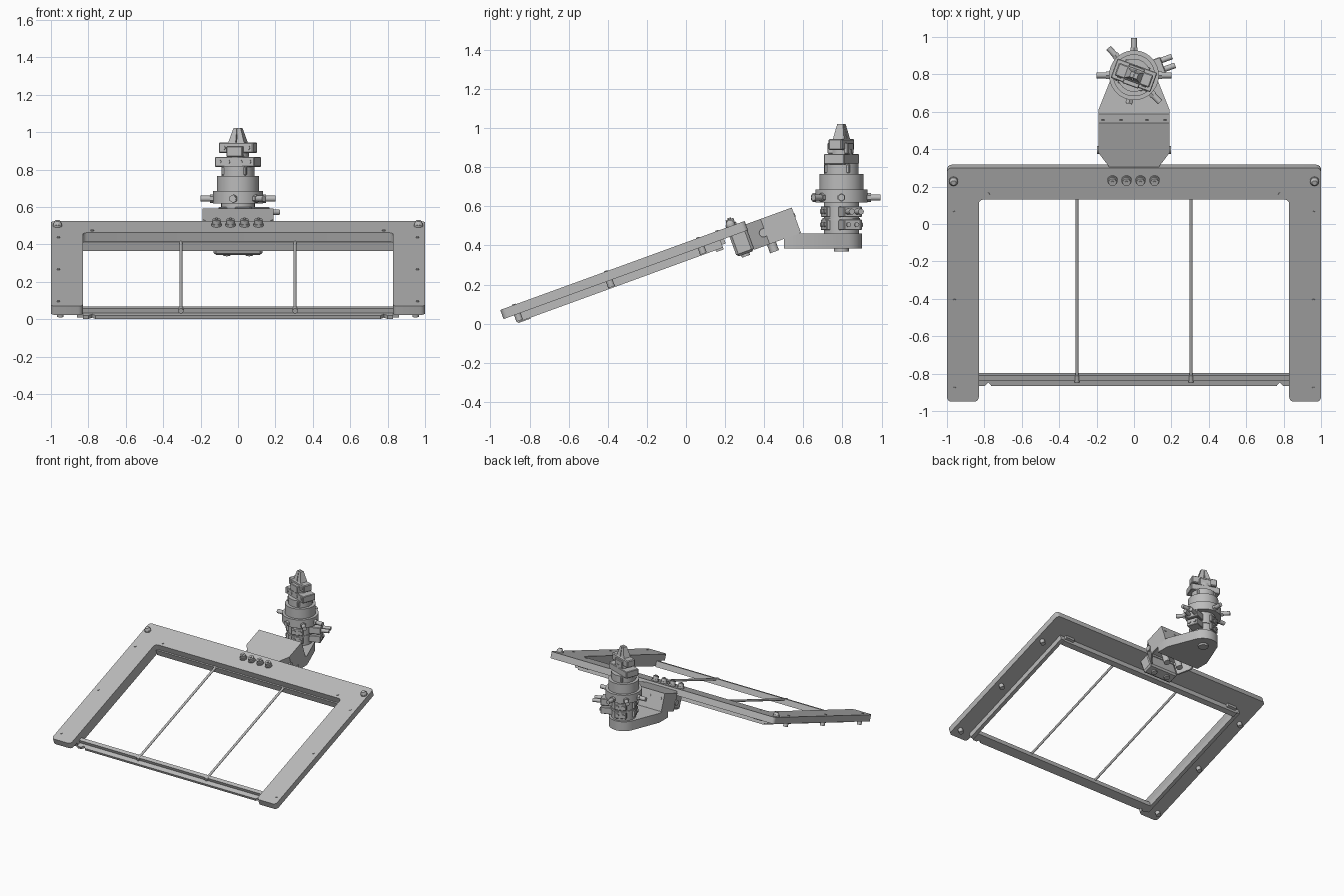
import bpy, bmesh, math
from mathutils import Matrix, Vector

old = bpy.data.objects.get("Cube")
if old:
    bpy.data.objects.remove(old)

grey = bpy.data.materials.new("plain grey")
grey.use_nodes = True
grey.diffuse_color = (0.5, 0.5, 0.5, 1)
grey.node_tree.nodes["Principled BSDF"].inputs["Base Color"].default_value = (0.5, 0.5, 0.5, 1)

parts = []
WORLD = Matrix()
# Sloping deck space: x across, y up the slope, z out of the top surface
DECK = Matrix.Translation((0, -0.95, 0.07)) @ Matrix.Rotation(math.radians(20), 4, 'X')
# Tower space: z axis through the tool column; HEAD is turned with the gripper
TOWER = Matrix.Translation((0, 0.795, 0))
HEAD = TOWER @ Matrix.Rotation(math.radians(-20), 4, 'Z')


def finish(name, bm, m):
    bmesh.ops.transform(bm, matrix=m, verts=bm.verts)
    bmesh.ops.recalc_face_normals(bm, faces=bm.faces)
    mesh = bpy.data.meshes.new(name)
    bm.to_mesh(mesh)
    bm.free()
    ob = bpy.data.objects.new(name, mesh)
    mesh.materials.append(grey)
    bpy.context.collection.objects.link(ob)
    parts.append(ob)
    return ob


def box(name, x, y, z, m=WORLD, bevel=0):
    bm = bmesh.new()
    bmesh.ops.create_cube(bm, size=1)
    for v in bm.verts:
        v.co = [(r[0] + r[1]) / 2 + c * (r[1] - r[0]) for r, c in zip((x, y, z), v.co)]
    if bevel:
        bmesh.ops.bevel(bm, geom=bm.edges[:], offset=bevel, segments=1, affect='EDGES')
    return finish(name, bm, m)


def prism(name, pts, lo, hi, m=WORLD, rounding=0):
    bm = bmesh.new()
    bm.faces.new([bm.verts.new((x, y, lo)) for x, y in pts])
    if rounding:
        bmesh.ops.bevel(bm, geom=bm.verts[:], offset=rounding, segments=4,
                        profile=0.5, affect='VERTICES')
    new = bmesh.ops.extrude_face_region(bm, geom=bm.faces[:])["geom"]
    up = [g for g in new if isinstance(g, bmesh.types.BMVert)]
    bmesh.ops.translate(bm, verts=up, vec=(0, 0, hi - lo))
    return finish(name, bm, m)


def rod(name, a, b, r, m=WORLD, r2=None, sides=24):
    a, b = Vector(a), Vector(b)
    bm = bmesh.new()
    bmesh.ops.create_cone(bm, cap_ends=True, segments=sides, radius1=r,
                          radius2=r if r2 is None else r2, depth=(b - a).length)
    turn = (b - a).to_track_quat('Z', 'Y').to_matrix().to_4x4()
    return finish(name, bm, m @ Matrix.Translation((a + b) / 2) @ turn)


def polar(r, deg, z):
    a = math.radians(deg)
    return (r * math.cos(a), r * math.sin(a), z)


# Sloping three-sided frame
prism("frame", [(-1, 0), (-.83, 0), (-.83, 1.15), (.83, 1.15), (.83, 0), (1, 0),
                (1, 1.33), (-1, 1.33)], -.05, 0, DECK, .025)
# Lower rails
box("back_lower_rail", (-.83, .83), (1.14, 1.18), (-.1, -.05), DECK)
box("front_bar", (-.83, .83), (.1, .13), (-.095, -.05), DECK)
lip = [(-.83, .11), (-.83, .062)]
for s in (-1, 1):
    lip += [(s * .78 - .018, .062), (s * .78, .082), (s * .78 + .018, .062)]
prism("front_bar_lip", lip + [(.83, .062), (.83, .11)], -.095, -.075, DECK)

for s in (-1, 1):
    side = "left" if s > 0 else "right"
    box(side + "_lower_rail", sorted((s * .83, s * .86)), (.07, 1.18), (-.09, -.05), DECK)
    rod(side + "_cross_rod", (s * .305, .115, -.057), (s * .305, 1.16, -.057), .009, DECK)
    rod(side + "_rod_nut", (s * .305, .09, -.06), (s * .305, .13, -.06), .014, DECK)
    # Corner knob and screws through the rails
    rod(side + "_knob_base", (s * .965, 1.255, 0), (s * .965, 1.255, .012), .025, DECK)
    rod(side + "_knob", (s * .965, 1.255, .012), (s * .965, 1.255, .03), .023, DECK, .013)
    for u in (.075, .575, 1.075):
        rod(side + "_rail_screw", (s * .96, u, 0), (s * .96, u, .004), .009, DECK, sides=12)
        rod(side + "_rail_foot", (s * .95, u, -.085), (s * .95, u, -.05), .018, DECK, sides=16)
    rod(side + "_back_screw", (s * .78, 1.18, 0), (s * .78, 1.18, .004), .009, DECK, sides=12)
    box(side + "_back_catch", sorted((s * .74, s * .82)), (1.18, 1.2), (-.075, -.05), DECK)

# Clamp knobs on the back rail
for i in range(4):
    x = -.115 + .075 * i
    rod("clamp_washer", (x, 1.26, 0), (x, 1.26, .012), .027, DECK)
    rod("clamp_knob", (x, 1.26, .012), (x, 1.26, .035), .021, DECK)
    rod("clamp_stud", (x, 1.26, .035), (x, 1.26, .042), .01, DECK, sides=6)

# Mounting block below the back rail
box("mounting_block", (-.13, .13), (1.23, 1.325), (-.16, -.005), DECK, .012)

# Folded bracket, open underneath
prism("bracket_top", [(-.13, 1.325), (.13, 1.325), (.19, 1.41), (.19, 1.58),
                      (-.19, 1.58), (-.19, 1.41)], -.03, -.018, DECK)
for s in (-1, 1):
    prism("bracket_side", [(s * .13, 1.325), (s * .19, 1.41), (s * .19, 1.58),
                           (s * .178, 1.58), (s * .178, 1.414), (s * .12, 1.33)],
          -.155, -.03, DECK)
    rod("bracket_boss", (s * .185, 1.40, -.09), (s * .197, 1.40, -.09), .022, DECK)
    rod("cable_gland", (s * .06, 1.42, -.2), (s * .06, 1.42, -.03), .024, DECK)
    rod("block_screw", (s * .06, 1.275, -.172), (s * .06, 1.275, -.16), .022, DECK)
    for x in (.07, .165):
        rod("bracket_screw", (s * x, 1.58, -.06), (s * x, 1.584, -.06), .008, DECK, sides=12)
box("bracket_back", (-.178, .178), (1.568, 1.58), (-.155, -.03), DECK)

# Level arm with rounded end
arc = [(.11 * math.cos(math.radians(a)), .79 + .11 * math.sin(math.radians(a)))
       for a in range(22, 159, 8)]
prism("arm_plate", [(-.19, .5), (.19, .5), (.19, .61)] + arc + [(-.19, .61)], .385, .46)
rod("arm_cap", (0, 0, .37), (0, 0, .385), .038, TOWER)

# Column: radius and height range of each stage
for name, r, lo, hi in (("column_base", .09, .46, .62), ("base_ring", .096, .525, .54),
                        ("flange", .133, .62, .687), ("drum", .112, .687, .765),
                        ("neck", .088, .765, .82), ("upper_neck", .055, .86, .89)):
    rod(name, (0, 0, lo), (0, 0, hi), r, TOWER, sides=48)

# Hose fittings around the flange
for a in (180, 133, 90, 0, -46, -100):
    end = .155 if a == -100 else .2
    rod("fitting_nut", polar(.12, a, .645), polar(.15, a, .645), .022, TOWER, sides=6)
    rod("fitting", polar(.14, a, .645), polar(end, a, .645), .016, TOWER, sides=16)

# Valve blocks on the column base
for a in (20, 110, 200, 290):
    turn = TOWER @ Matrix.Rotation(math.radians(a), 4, 'Z')
    reach = .165 if a == 20 else .097
    for lo in (.478, .545):
        box("valve_block", (.06, reach), (-.045, .045), (lo, lo + .055), turn, .004)
        for y in (-.022, .022):
            rod("valve_port", (reach, y, lo + .028), (reach + .008, y, lo + .028),
                .012, turn, sides=16)
    if a == 20:
        for y in (-.025, .025):
            rod("valve_fitting", (reach, y, .573), (.225, y, .573), .015, turn, sides=16)

# Gripper head
box("head_body", (-.113, .113), (-.055, .055), (.815, .868), HEAD, .004)
box("head_rib", (-.07, .07), (-.068, .068), (.77, .815), HEAD, .004)
box("slide_body", (-.098, .098), (-.036, .036), (.888, .945), HEAD, .006)
box("slide_core", (-.045, .045), (-.06, .05), (.868, .925), HEAD, .004)
for s in (-1, 1):
    for x in (.035, .085):
        rod("head_screw", (s * x, -.06, .842), (s * x, -.055, .842), .01, HEAD, sides=12)
    rod("slide_screw", (s * .07, -.041, .917), (s * .07, -.036, .917), .012, HEAD, sides=12)
    # Tapered jaw
    jaw = box("jaw", sorted((s * .003, s * .045)), (-.03, .03), (.945, 1.022))
    for v in jaw.data.vertices:
        if v.co.z > 1:
            v.co.x *= .45
            v.co.y *= .5
    jaw.data.transform(HEAD)

for ob in bpy.context.selected_objects:
    ob.select_set(False)
for ob in parts:
    ob.select_set(True)
bpy.context.view_layer.objects.active = parts[0]
bpy.ops.object.shade_smooth_by_angle(angle=math.radians(30))
